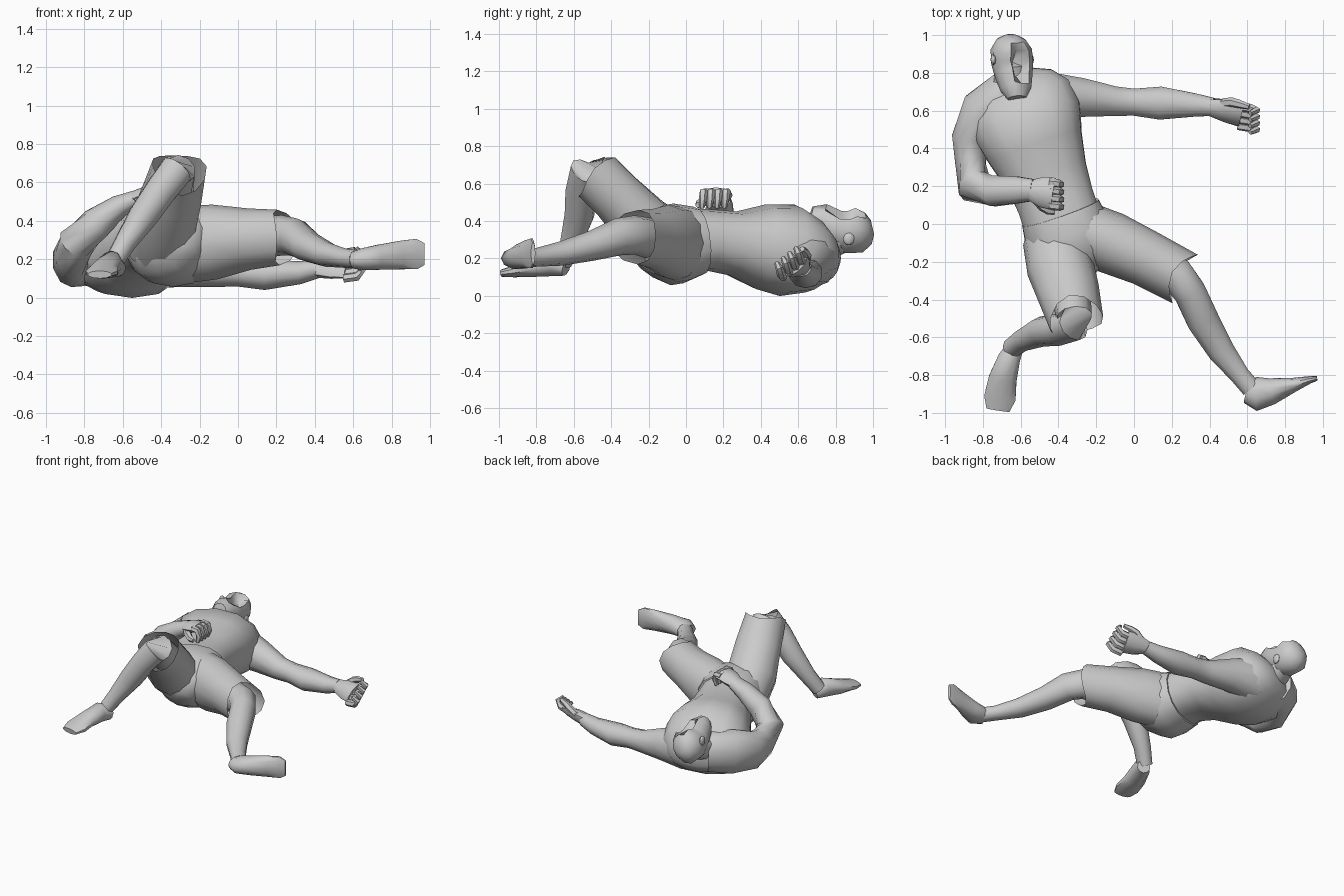
import bpy, bmesh, math
from mathutils import Vector


def finish(name, bm, angle=50):
    bmesh.ops.recalc_face_normals(bm, faces=bm.faces)
    me = bpy.data.meshes.new(name)
    bm.to_mesh(me)
    bm.free()
    ob = bpy.data.objects.new(name, me)
    bpy.context.collection.objects.link(ob)
    bpy.ops.object.select_all(action='DESELECT')
    ob.select_set(True)
    bpy.context.view_layer.objects.active = ob
    bpy.ops.object.shade_smooth_by_angle(angle=math.radians(angle))
    return ob


def loft(name, secs, up=(0, 0, 1), n=10, power=1.0, open_end=False, jag=0.0, dents=None):
    """Skin rings (x, y, z, half width, half height) along a path.
    jag makes pointed hem tips; dents pulls in the top vertex of chosen rings."""
    bm = bmesh.new()
    pts = [Vector(s[:3]) for s in secs]
    up = Vector(up)
    rings = []
    for i, s in enumerate(secs):
        t = (pts[min(i + 1, len(pts) - 1)] - pts[max(i - 1, 0)]).normalized()
        u = (up - up.dot(t) * t).normalized()
        side = t.cross(u)
        ring = []
        for k in range(n):
            th = 2 * math.pi * k / n
            c, d = math.sin(th), math.cos(th)
            c = math.copysign(abs(c) ** power, c)
            d = math.copysign(abs(d) ** power, d)
            if dents and k == 0:
                d *= dents[i]
            p = pts[i] + side * (c * s[3]) + u * (d * s[4])
            if jag and i == len(secs) - 1:
                p -= t * (jag * math.cos(2 * th))
            ring.append(bm.verts.new(p))
        rings.append(ring)
    for a, b in zip(rings, rings[1:]):
        for k in range(n):
            bm.faces.new((a[k], a[(k + 1) % n], b[(k + 1) % n], b[k]))
    if not open_end:
        bm.faces.new(rings[0])
        bm.faces.new(rings[-1])
    return finish(name, bm)


def ball(name, loc, scale):
    bm = bmesh.new()
    bmesh.ops.create_uvsphere(bm, u_segments=8, v_segments=6, radius=1)
    bmesh.ops.scale(bm, vec=scale, verts=bm.verts)
    bmesh.ops.translate(bm, vec=loc, verts=bm.verts)
    return finish(name, bm)


def finger(name, pts, r=0.023):
    loft(name, [(*p, r * f, r * f) for p, f in zip(pts, (1, 1.05, 0.9, 0.6))],
         up=(0.1, 1, 0.2), n=6)


# Torso lying on its back
loft("torso", [
    (-.655, .785, .22, .12, .07), (-.64, .745, .215, .22, .13), (-.61, .66, .215, .29, .20),
    (-.565, .54, .243, .30, .248), (-.52, .40, .262, .262, .228), (-.46, .25, .28, .222, .172),
    (-.415, .12, .298, .21, .165), (-.375, .0, .29, .21, .18)], n=14, power=.85)

# Neck and head with a hollow face, turned to one side
loft("neck", [(-.63, .66, .28, .13, .12), (-.65, .76, .29, .10, .10), (-.65, .86, .33, .085, .085)])
loft("head", [
    (-.62, .665, .43, .05, .05), (-.625, .715, .415, .082, .085), (-.635, .785, .365, .10, .10),
    (-.645, .855, .34, .11, .115), (-.65, .925, .35, .106, .125), (-.65, .975, .36, .075, .09),
    (-.65, .997, .365, .035, .04)], up=(.42, 0, .9), n=12,
    dents=[1, .75, .1, .0, .5, 1, 1])
ball("left_ear", (-.545, .87, .305), (.015, .03, .035))
ball("right_ear", (-.745, .87, .395), (.015, .03, .035))

# Right arm, bent with the hand on the belly
loft("right_arm", [
    (-.67, .69, .23, .13, .15), (-.80, .60, .225, .125, .165), (-.87, .45, .195, .10, .14),
    (-.865, .32, .21, .085, .12), (-.845, .20, .28, .095, .10), (-.74, .175, .385, .085, .085),
    (-.62, .18, .475, .075, .06), (-.53, .18, .515, .06, .045)])
loft("right_palm", [
    (-.55, .18, .51, .055, .042), (-.49, .17, .535, .08, .04), (-.425, .16, .55, .085, .03)], n=8)
for i in range(4):
    y = .10 + .04 * i
    finger(f"right_finger_{i + 1}", [(-.45, y, .553), (-.405, y - .005, .553),
                                     (-.388, y - .01, .515), (-.40, y - .015, .47)])
finger("right_thumb", [(-.52, .13, .51), (-.48, .09, .50), (-.45, .07, .49), (-.42, .065, .485)], .025)

# Left arm, stretched out to the side
loft("left_arm", [
    (-.48, .68, .2, .135, .16), (-.28, .67, .17, .108, .115), (-.10, .65, .135, .082, .08),
    (.0, .645, .13, .075, .072), (.14, .64, .12, .092, .08), (.32, .63, .13, .065, .06),
    (.42, .62, .15, .05, .047)])
loft("left_palm", [
    (.40, .62, .15, .048, .045), (.49, .60, .155, .078, .042), (.57, .58, .155, .083, .032)],
    up=(0, -.6, .78), n=8)
for i in range(4):
    y, z = .52 + .034 * i, .10 + .027 * i
    finger(f"left_finger_{i + 1}", [(.55, y, z), (.62, y - .01, z + .01),
                                    (.648, y - .02, z + .045), (.615, y - .035, z + .075)])
finger("left_thumb", [(.47, .64, .18), (.52, .645, .215), (.56, .635, .235), (.61, .62, .25)], .025)

# Shorts: hip block and two open legs with pointed hems
loft("shorts_hips", [
    (-.39, .06, .292, .218, .185), (-.355, -.04, .28, .235, .215), (-.32, -.13, .265, .225, .215),
    (-.29, -.21, .235, .16, .165), (-.27, -.26, .20, .06, .08)], n=14, power=.88)
loft("shorts_right_leg", [
    (-.42, -.08, .27, .17, .17), (-.39, -.23, .38, .178, .165), (-.345, -.37, .53, .165, .145),
    (-.31, -.50, .66, .145, .145)], n=12, open_end=True, jag=.035)
loft("shorts_left_leg", [
    (-.24, -.05, .28, .16, .2), (-.12, -.10, .29, .165, .195), (.06, -.18, .305, .15, .16),
    (.24, -.275, .315, .145, .145)], n=12, open_end=True, jag=.035)

# Right leg with the knee raised
loft("right_leg", [
    (-.34, -.36, .54, .11, .10), (-.315, -.49, .665, .095, .095), (-.32, -.54, .665, .09, .085),
    (-.40, -.56, .56, .085, .085), (-.49, -.57, .43, .08, .08), (-.59, -.615, .28, .058, .06),
    (-.65, -.66, .18, .05, .055)], up=(.3, -1, .3))
loft("right_foot", [
    (-.625, -.64, .15, .045, .045), (-.66, -.71, .175, .062, .07), (-.695, -.82, .15, .078, .05),
    (-.71, -.92, .13, .088, .032), (-.72, -.985, .12, .065, .02)])

# Left leg stretched out, foot lying on its side
loft("left_leg", [
    (.10, -.21, .31, .11, .11), (.23, -.275, .325, .10, .105), (.295, -.36, .315, .09, .10),
    (.365, -.51, .265, .09, .08), (.46, -.67, .225, .075, .065), (.56, -.80, .205, .055, .05),
    (.62, -.87, .20, .055, .05)])
loft("left_foot", [
    (.60, -.885, .195, .045, .065), (.65, -.90, .20, .06, .09), (.73, -.885, .21, .068, .07),
    (.85, -.85, .222, .078, .037), (.93, -.825, .227, .083, .02), (.97, -.817, .227, .06, .012)],
    up=(0, 1, 0))
